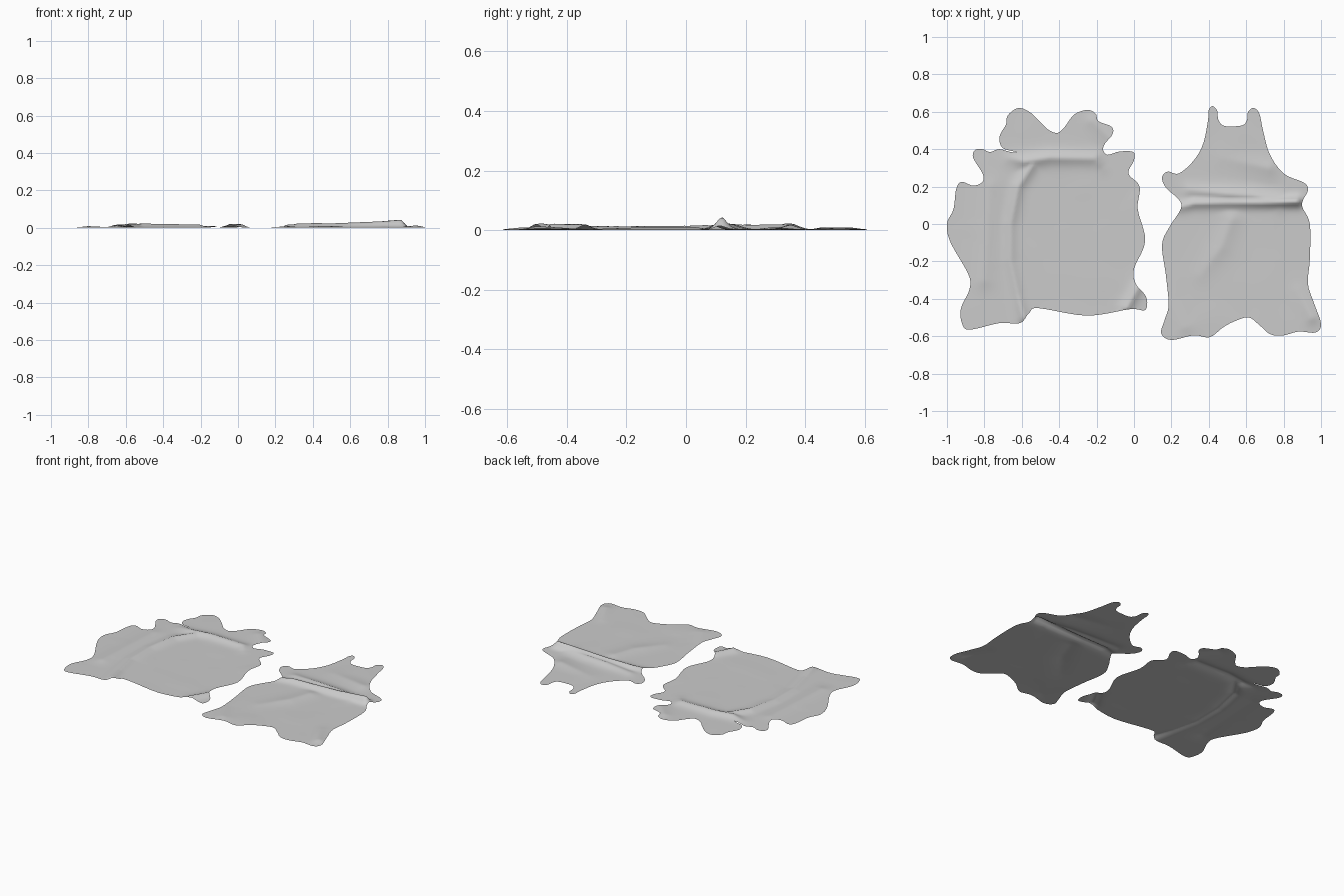
import bpy, math
from mathutils import Vector, geometry, noise

def smooth_loop(pts, steps=5):
    """Closed Catmull-Rom curve through the outline points."""
    out, n = [], len(pts)
    for i in range(n):
        a, b, c, d = (Vector(pts[(i + k) % n]) for k in (-1, 0, 1, 2))
        for s in range(steps):
            t = s / steps
            out.append(0.5 * (2 * b + (c - a) * t + (2 * a - 5 * b + 4 * c - d) * t * t
                              + (3 * b - a - 3 * c + d) * t ** 3))
    return out

def crease(p, path, width):
    """Height of a fold following a path of (x, y, height)."""
    best = 0
    for a, b in zip(path, path[1:]):
        a2, b2 = Vector(a[:2]), Vector(b[:2])
        e = b2 - a2
        t = max(0, min(1, (p - a2).dot(e) / e.length_squared))
        d = (p - a2 - e * t).length
        best = max(best, (a[2] + (b[2] - a[2]) * t) * math.exp(-(d / width) ** 1.5))
    return best

def hide(name, outline, creases, step=0.014):
    edge = smooth_loop(outline)
    n = len(edge)
    pts = list(edge)
    xs, ys = [p.x for p in edge], [p.y for p in edge]
    row, y = 0, min(ys)
    while y < max(ys):
        # interior spans of each scan line, filled with staggered points
        cuts = sorted(a.x + (y - a.y) * (b.x - a.x) / (b.y - a.y)
                      for a, b in zip(edge, edge[1:] + edge[:1]) if (a.y > y) != (b.y > y))
        for x0, x1 in zip(cuts[::2], cuts[1::2]):
            x = (math.floor(x0 / step) + 1 + 0.5 * (row % 2)) * step
            while x < x1 - step * 0.3:
                if x > x0 + step * 0.3:
                    pts.append(Vector((x, y)))
                x += step
        y += step * 0.87
        row += 1
    v, _, f, *_ = geometry.delaunay_2d_cdt(pts, [(i, (i + 1) % n) for i in range(n)], [], 1, 1e-5)
    verts = []
    for p in v:
        z = max(crease(p, c, w) for c, w in creases)
        z += 0.0025 * max(0, noise.noise(Vector((p.x * 5, p.y * 5, 3))))
        verts.append((p.x, p.y, z + 0.001))
    me = bpy.data.meshes.new(name)
    me.from_pydata(verts, [], [tuple(q) for q in f])
    me.update()
    if sum(p.normal.z for p in me.polygons) < 0:
        me.flip_normals()
    for p in me.polygons:
        p.use_smooth = True
    ob = bpy.data.objects.new(name, me)
    bpy.context.collection.objects.link(ob)
    return ob

# wide hide: outline clockwise from the top left lobe
wide = [(-.62, .62), (-.56, .60), (-.50, .545), (-.46, .505), (-.41, .487), (-.37, .52), (-.32, .585),
        (-.25, .61), (-.205, .59), (-.19, .55), (-.12, .52), (-.115, .48), (-.155, .43), (-.165, .395),
        (-.14, .37), (-.08, .387), (-.005, .385), (0, .34), (-.03, .27), (.03, .20), (.02, .08), (.06, -.09),
        (.0, -.24), (.01, -.32), (.065, -.39), (.06, -.46), (-.02, -.455), (-.25, -.49), (-.51, -.45),
        (-.56, -.475), (-.61, -.53), (-.72, -.53), (-.88, -.565), (-.92, -.53), (-.925, -.45), (-.88, -.35),
        (-.885, -.27), (-.98, -.10), (-1, 0), (-.965, .08), (-.95, .19), (-.92, .225), (-.86, .205),
        (-.81, .225), (-.81, .27), (-.86, .355), (-.85, .395), (-.81, .40), (-.77, .385), (-.72, .40),
        (-.66, .385), (-.63, .385), (-.70, .405), (-.72, .45), (-.71, .49), (-.685, .53), (-.675, .58)]
hide("wide_hide", wide, [
    ([(-.66, .35, .008), (-.58, .335, .022), (-.45, .355, .021), (-.21, .35, .017), (-.17, .30, .004)], .035),
    ([(-.54, .32, .018), (-.62, .20, .018), (-.66, .0, .014), (-.66, -.2, .012), (-.62, -.38, .014),
      (-.59, -.5, .022)], .03),
    ([(.02, -.34, .018), (-.04, -.45, .022)], .03),
    ([(-.77, .2, .006), (-.80, -.3, .008)], .05),
    ([(-.22, .55, .008), (-.13, .46, .008)], .04)])

# narrow hide: outline clockwise from the top left leg
narrow = [(.42, .63), (.445, .605), (.45, .56), (.475, .527), (.53, .522), (.585, .53), (.605, .56),
          (.61, .60), (.64, .62), (.67, .59), (.69, .50), (.725, .375), (.80, .27), (.91, .22), (.93, .18),
          (.905, .13), (.90, .09), (.94, 0), (.94, -.19), (.93, -.32), (.965, -.43), (1, -.535), (.97, -.58),
          (.88, -.575), (.80, -.595), (.73, -.59), (.67, -.54), (.615, -.5), (.55, -.515), (.48, -.55),
          (.405, -.605), (.32, -.595), (.20, -.62), (.145, -.585), (.165, -.51), (.185, -.43), (.17, -.27),
          (.15, -.11), (.19, -.015), (.25, .08), (.24, .13), (.17, .195), (.15, .25), (.18, .28), (.24, .27),
          (.32, .34), (.37, .43), (.395, .55), (.4, .61)]
hide("narrow_hide", narrow, [
    ([(.25, .09, .014), (.32, .11, .022), (.5, .115, .024), (.68, .115, .032), (.87, .12, .044)], .026),
    ([(.3, .18, .010), (.5, .16, .020), (.64, .15, .020), (.78, .12, .026)], .035),
    ([(.52, .02, .010), (.47, -.12, .009), (.36, -.27, .004)], .05),
    ([(.88, -.36, .004), (.95, -.5, .012)], .04),
    ([(.2, -.4, .003), (.27, -.55, .008)], .05),
    ([(.48, .35, .003), (.72, .30, .010)], .05)])
